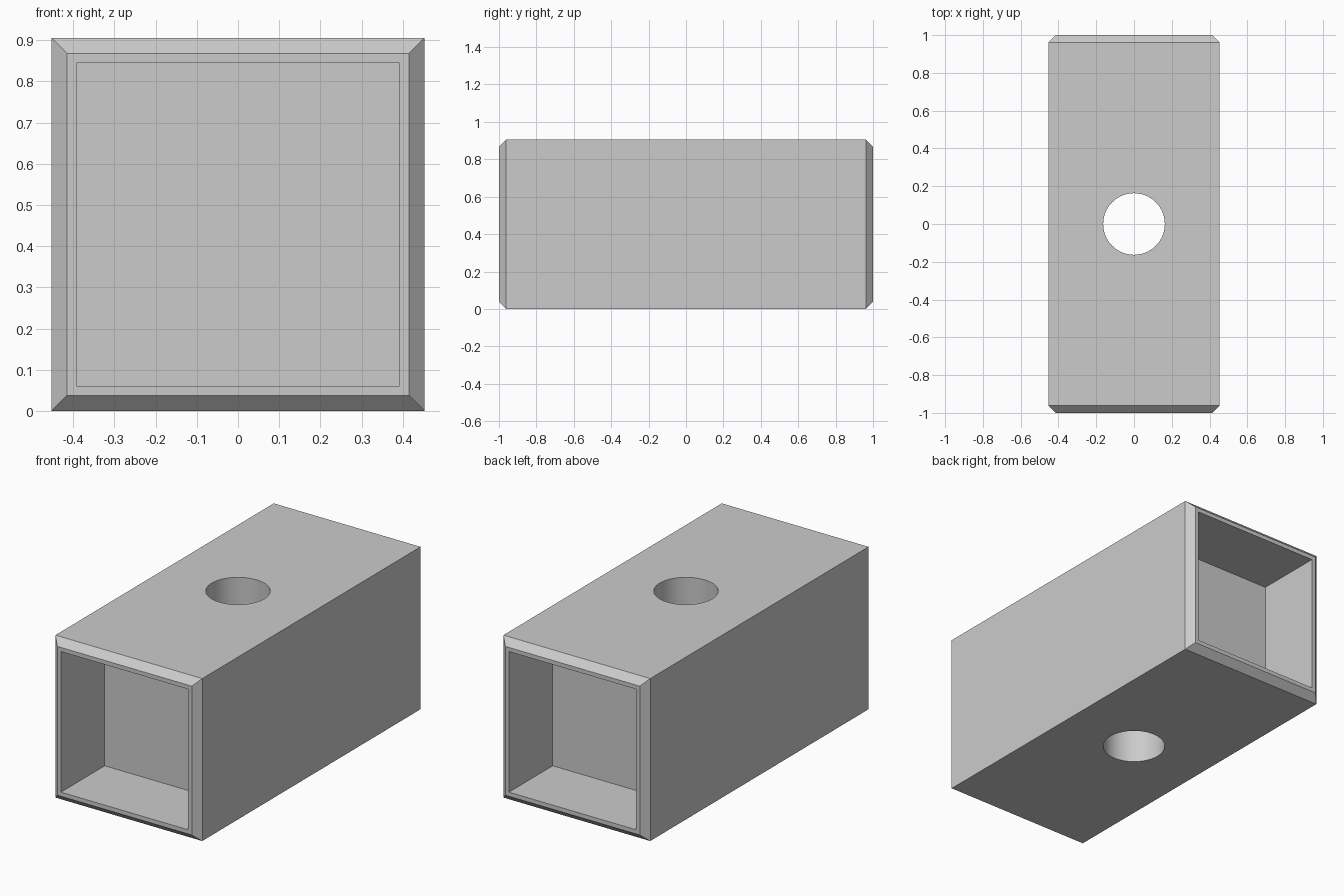
import bpy, bmesh, math
from mathutils import Matrix

cube = bpy.data.objects.get("Cube")
if cube:
    bpy.data.objects.remove(cube, do_unlink=True)

HALF, CHAMFER, OPENING, DEPTH, HOLE_R = 0.453, 0.038, 0.392, 0.385, 0.163

grey = bpy.data.materials.new("plain_grey")
grey.use_nodes = True
grey.diffuse_color = (0.6, 0.6, 0.6, 1)
grey.node_tree.nodes["Principled BSDF"].inputs["Base Color"].default_value = (0.6, 0.6, 0.6, 1)


def add_object(name, bm):
    bmesh.ops.recalc_face_normals(bm, faces=bm.faces)
    mesh = bpy.data.meshes.new(name)
    bm.to_mesh(mesh)
    bm.free()
    mesh.materials.append(grey)
    obj = bpy.data.objects.new(name, mesh)
    bpy.context.collection.objects.link(obj)
    return obj


# Block: square sections lofted from the front pocket floor to the back pocket floor
half_profile = [(OPENING, 1 - DEPTH), (OPENING, 1), (HALF - CHAMFER, 1), (HALF, 1 - CHAMFER)]
profile = [(s, -y) for s, y in half_profile] + half_profile[::-1]
bm = bmesh.new()
rings = [[bm.verts.new((s * i, y, HALF + s * k))
          for i, k in ((-1, -1), (1, -1), (1, 1), (-1, 1))] for s, y in profile]
for a, b in zip(rings, rings[1:]):
    for i in range(4):
        j = (i + 1) % 4
        bm.faces.new((a[i], a[j], b[j], b[i]))
bm.faces.new(rings[0])
bm.faces.new(rings[-1])
block = add_object("chamfered_block", bm)

# Round hole straight down through the middle
bm = bmesh.new()
bmesh.ops.create_cone(bm, cap_ends=True, segments=64, radius1=HOLE_R, radius2=HOLE_R,
                      depth=2, matrix=Matrix.Translation((0, 0, HALF)))
cutter = add_object("hole_cutter", bm)
cutter.hide_render = True

cut = block.modifiers.new("hole", "BOOLEAN")
cut.operation = "DIFFERENCE"
cut.solver = "EXACT"
cut.object = cutter
bpy.ops.object.select_all(action="DESELECT")
block.select_set(True)
bpy.context.view_layer.objects.active = block
bpy.ops.object.modifier_apply(modifier=cut.name)
bpy.data.objects.remove(cutter, do_unlink=True)

# Smooth the hole wall, keep all edges crisp
bpy.ops.object.shade_smooth_by_angle(angle=math.radians(30))
